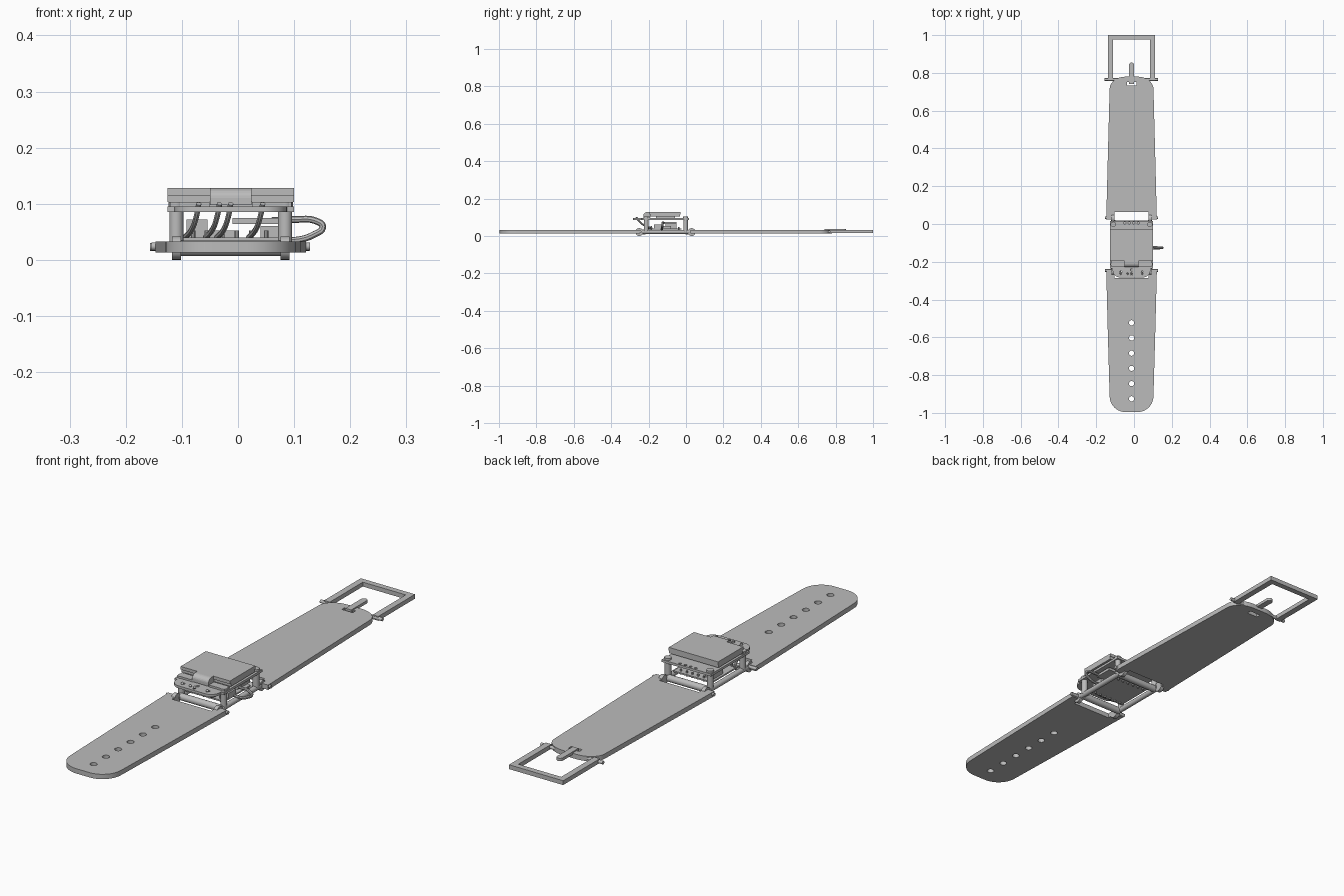
import bpy
from math import pi, sin, cos
from mathutils import Vector

if "Cube" in bpy.data.objects:
    bpy.data.objects.remove(bpy.data.objects["Cube"])

grey = bpy.data.materials.new("plain grey")
grey.use_nodes = True
grey.diffuse_color = (0.5, 0.5, 0.5, 1)
grey.node_tree.nodes["Principled BSDF"].inputs["Base Color"].default_value = (0.5, 0.5, 0.5, 1)

CX = -0.013            # middle of the strap and case
CY = -0.112            # middle of the case
SIDE = 0.097           # pillar distance from the middle
FRONT, BACK = -0.213, -0.002


def finish(obj, name, smooth=False):
    obj.name = name
    obj.data.materials.clear()
    obj.data.materials.append(grey)
    if smooth:
        bpy.ops.object.shade_smooth_by_angle(angle=0.7)
    return obj


def box(name, x0, x1, y0, y1, z0, z1):
    bpy.ops.mesh.primitive_cube_add(size=1, location=((x0 + x1) / 2, (y0 + y1) / 2, (z0 + z1) / 2))
    obj = bpy.context.object
    obj.scale = (x1 - x0, y1 - y0, z1 - z0)
    return finish(obj, name)


def rod(name, start, end, radius, sides=20):
    a, b = Vector(start), Vector(end)
    bpy.ops.mesh.primitive_cylinder_add(vertices=sides, radius=radius, depth=(b - a).length, location=(a + b) / 2)
    obj = bpy.context.object
    obj.rotation_euler = (b - a).to_track_quat("Z", "Y").to_euler()
    return finish(obj, name, True)


def curve_object(name, dims):
    data = bpy.data.curves.new(name, "CURVE")
    data.dimensions = dims
    obj = bpy.data.objects.new(name, data)
    bpy.context.collection.objects.link(obj)
    return obj


def to_mesh(obj, name, smooth):
    bpy.ops.object.select_all(action="DESELECT")
    obj.select_set(True)
    bpy.context.view_layer.objects.active = obj
    bpy.ops.object.convert(target="MESH")
    return finish(bpy.context.object, name, smooth)


def plate(name, outlines, z0, z1):
    """Flat plate; outlines after the first are holes."""
    obj = curve_object(name, "2D")
    obj.data.fill_mode = "BOTH"
    obj.data.extrude = (z1 - z0) / 2
    for outline in outlines:
        spline = obj.data.splines.new("POLY")
        spline.points.add(len(outline) - 1)
        for point, (x, y) in zip(spline.points, outline):
            point.co = (x, y, 0, 1)
        spline.use_cyclic_u = True
    obj.location.z = (z0 + z1) / 2
    return to_mesh(obj, name, True)


def wire(name, points, radius):
    obj = curve_object(name, "3D")
    obj.data.bevel_depth = radius
    obj.data.bevel_resolution = 2
    obj.data.use_fill_caps = True
    obj.data.resolution_u = 8
    spline = obj.data.splines.new("BEZIER")
    spline.bezier_points.add(len(points) - 1)
    for point, co in zip(spline.bezier_points, points):
        point.co = co
        point.handle_left_type = point.handle_right_type = "AUTO"
    return to_mesh(obj, name, True)


def arc(x, y, rx, ry, a0, a1, n=10):
    return [(x + rx * cos(a0 + (a1 - a0) * i / n), y + ry * sin(a0 + (a1 - a0) * i / n)) for i in range(n + 1)]


def circle(x, y, r):
    return arc(x, y, r, r, 0, 2 * pi * 15 / 16, 15)


def rect(x0, x1, y0, y1):
    return [(x0, y0), (x1, y0), (x1, y1), (x0, y1)]


def strap_outline(root, tip, rx, ry):
    """Tapered strap with a notched root and a rounded tip."""
    s = 1 if tip > root else -1
    half = [(0.09, root + 0.04 * s), (0.09, root), (0.134, root), (0.125, root + 0.35 * s)]
    half += [(x, tip - ry * s + y * s) for x, y in arc(0.116 - rx, 0, rx, ry, 0, pi / 2)]
    return [(CX + x, y) for x, y in half] + [(CX - x, y) for x, y in reversed(half)]


# Straps
holes = [circle(CX, -0.523 - 0.0805 * i, 0.014) for i in range(6)]
plate("front_strap", [strap_outline(-0.245, -0.996, 0.085, 0.085)] + holes, 0.013, 0.033)
slot = rect(CX - 0.025, CX + 0.025, 0.733, 0.752)
plate("back_strap", [strap_outline(0.024, 0.78, 0.085, 0.065), slot], 0.013, 0.033)

# Buckle
plate("buckle_frame", [[(-0.138, 0.76), (-0.112, 0.76), (-0.112, 0.976), (0.084, 0.976),
                        (0.084, 0.76), (0.11, 0.76), (0.11, 1.0), (-0.138, 1.0)]], 0.015, 0.033)
rod("buckle_bar", (-0.157, 0.765, 0.023), (0.127, 0.765, 0.023), 0.007)
plate("buckle_prong", [[(CX - 0.013, 0.74), (CX + 0.013, 0.74)] +
                       arc(CX, 0.842, 0.013, 0.013, 0, pi)], 0.026, 0.038)

# Spring bars, lugs and cross tubes at both ends of the case
for end, y, s in (("front", -0.25, -1), ("back", 0.03, 1)):
    for side, k in (("right", -1), ("left", 1)):
        x = CX + SIDE * k
        rod(f"{end}_{side}_lug", (x - 0.008, y, 0.021), (x + 0.008, y, 0.021), 0.021)
        rod(f"{end}_{side}_spring_pin", (x, y + 0.004, 0.024), (CX + 0.141 * k, y + 0.004, 0.024), 0.007)
    rod(f"{end}_cross_tube", (CX - SIDE, y - 0.025 * s, 0.021), (CX + SIDE, y - 0.025 * s, 0.021), 0.014)

# Side rails, pillars and screws
for side, k in (("right", -1), ("left", 1)):
    x = CX + SIDE * k
    rod(f"{side}_rail", (x, -0.24, 0.022), (x, 0.02, 0.022), 0.011)
    for end, y in (("front", FRONT), ("back", BACK)):
        rod(f"{end}_{side}_pillar", (x, y, 0.022), (x, y, 0.086), 0.0125)
        rod(f"{end}_{side}_screw_head", (x, y, 0.094), (x, y, 0.103), 0.014)
    box(f"{side}_connector_pad", CX + k * 0.073 - 0.035, CX + k * 0.073 + 0.035, -0.225, -0.192, 0.094, 0.103)

# Upper circuit board with a rounded front tongue
half = [(0.113, 0.016), (0.113, -0.235), (0.1, -0.237)] + arc(0.06, -0.243, 0.04, 0.04, 0, -pi / 2)
outline = [(CX + x, y) for x, y in half] + [(CX - x, y) for x, y in reversed(half)]
pads = [circle(CX + x, y, 0.006) for x, y in ((-0.057, -0.255), (0, -0.243), (0, -0.267), (0.057, -0.255))]
pads += [circle(CX - 0.036 + 0.024 * i, 0.005, 0.006) for i in range(4)]
plate("upper_board", [outline] + pads, 0.085, 0.095)

# Display with its folded ribbon
box("display_back", CX - 0.113, CX + 0.113, -0.19, -0.032, 0.103, 0.115)
box("display_panel", CX - 0.113, CX + 0.113, -0.195, -0.03, 0.115, 0.128)
box("display_spacer", CX - 0.08, CX + 0.08, -0.16, -0.06, 0.094, 0.104)
ribbon = [(-0.19, 0.128)] + arc(-0.206, 0.11, 0.022, 0.018, pi / 2, pi, 6) + [(-0.228, 0.098), (-0.19, 0.098)]
bpy.ops.mesh.primitive_cylinder_add(vertices=len(ribbon), radius=1, depth=0.074)
obj = bpy.context.object
n = len(ribbon)
for v in obj.data.vertices:
    y, z = ribbon[v.index // 2]
    v.co = (CX + v.co.z, y, z)
finish(obj, "display_ribbon")

# Lower board and its components
box("lower_board", CX - 0.088, CX + 0.088, -0.2, -0.025, 0.034, 0.04)
box("square_chip", -0.06, 0.0, -0.14, -0.08, 0.04, 0.052)
box("tall_connector", -0.092, -0.054, -0.11, -0.05, 0.04, 0.072)
box("low_connector", 0.04, 0.075, -0.17, -0.12, 0.04, 0.06)
box("battery", -0.01, 0.09, -0.13, -0.05, 0.064, 0.075)
for i in range(6):
    x = -0.08 + 0.026 * i
    rod("header_pin", (x, -0.185, 0.026), (x, -0.185, 0.052), 0.004, 8)
    rod("solder_pin", (x, -0.04, 0.026), (x, -0.04, 0.048), 0.004, 8)

# Wires from the tongue to the lower board, and the side loop
for x in (-0.07, -0.033, -0.013, 0.044):
    wire("board_wire", [(x, -0.265, 0.1), (x - 0.004, -0.25, 0.078),
                        (x - 0.012, -0.22, 0.055), (x - 0.025, -0.18, 0.04)], 0.005)
wire("side_loop", [(0.06, -0.12, 0.07), (0.1, -0.122, 0.072), (0.14, -0.125, 0.069), (0.151, -0.126, 0.059),
                   (0.135, -0.128, 0.045), (0.1, -0.13, 0.035), (0.07, -0.13, 0.037)], 0.006)
